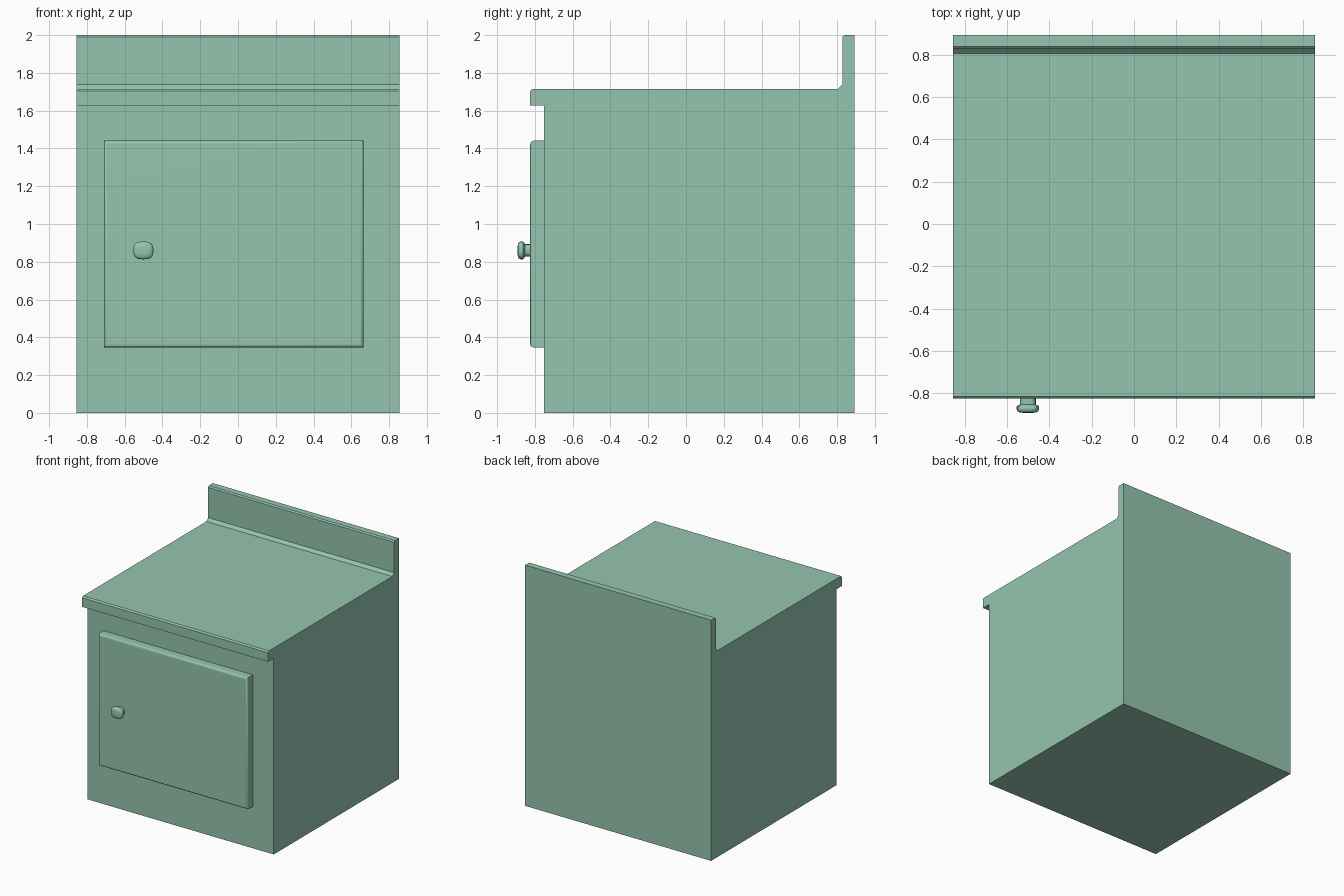
import bpy, bmesh, math

if "Cube" in bpy.data.objects:
    bpy.data.objects.remove(bpy.data.objects["Cube"])

# Muted green paint shared by every part
paint = bpy.data.materials.new("green_paint")
paint.diffuse_color = (0.30, 0.56, 0.43, 1)
paint.use_nodes = True
paint.node_tree.nodes["Principled BSDF"].inputs["Base Color"].default_value = paint.diffuse_color


def finish(name, bm, angle=40):
    bmesh.ops.recalc_face_normals(bm, faces=bm.faces[:])
    me = bpy.data.meshes.new(name)
    bm.to_mesh(me)
    bm.free()
    me.materials.append(paint)
    ob = bpy.data.objects.new(name, me)
    bpy.context.collection.objects.link(ob)
    bpy.ops.object.select_all(action='DESELECT')
    ob.select_set(True)
    bpy.context.view_layer.objects.active = ob
    bpy.ops.object.shade_smooth_by_angle(angle=math.radians(angle))
    return ob


def loft(bm, rings):
    # skin closed rings of equal length and cap both ends
    vs = [[bm.verts.new(p) for p in ring] for ring in rings]
    n = len(vs[0])
    for a, b in zip(vs, vs[1:]):
        for i in range(n):
            j = (i + 1) % n
            bm.faces.new((a[i], a[j], b[j], b[i]))
    bm.faces.new(vs[0])
    bm.faces.new(vs[-1])


# Cabinet: one side profile (y, z) with counter lip, cove and backsplash, extruded in x
profile = [(-0.752, 0), (-0.752, 1.628), (-0.825, 1.628),
           (-0.825, 1.704), (-0.814, 1.715),
           (0.805, 1.715), (0.828, 1.738),
           (0.828, 1.99), (0.838, 2.0), (0.892, 2.0), (0.892, 0)]
bm = bmesh.new()
loft(bm, [[(x, y, z) for y, z in profile] for x in (-0.855, 0.855)])
finish("cabinet_body", bm)

# Door: slab with rounded front edges
bm = bmesh.new()
bmesh.ops.create_cube(bm, size=1)
for v in bm.verts:
    v.co = (-0.023 + v.co.x * 1.374, -0.7875 + v.co.y * 0.075, 0.894 + v.co.z * 1.094)
front = [e for e in bm.edges if all(v.co.y < -0.8 for v in e.verts)]
bmesh.ops.bevel(bm, geom=front, offset=0.018, segments=3, profile=0.5, affect='EDGES')
door = finish("door", bm)
door.modifiers.new("flat_panel_shading", 'WEIGHTED_NORMAL').keep_sharp = True


# Knob: rounded-square rings from the stem to the head
def knob_ring(y, s, n=24):
    ring = []
    for i in range(n):
        a = 2 * math.pi * i / n
        c, d = math.cos(a), math.sin(a)
        ring.append((-0.501 + 0.053 * s * math.copysign(abs(c) ** 0.7, c), y,
                     0.860 + 0.047 * s * math.copysign(abs(d) ** 0.7, d)))
    return ring


steps = [(-0.82, 0.7), (-0.853, 0.7), (-0.857, 0.9), (-0.863, 1.0),
         (-0.876, 1.0), (-0.884, 0.92), (-0.889, 0.78), (-0.892, 0.4)]
bm = bmesh.new()
loft(bm, [knob_ring(y, s) for y, s in steps])
finish("door_knob", bm)
